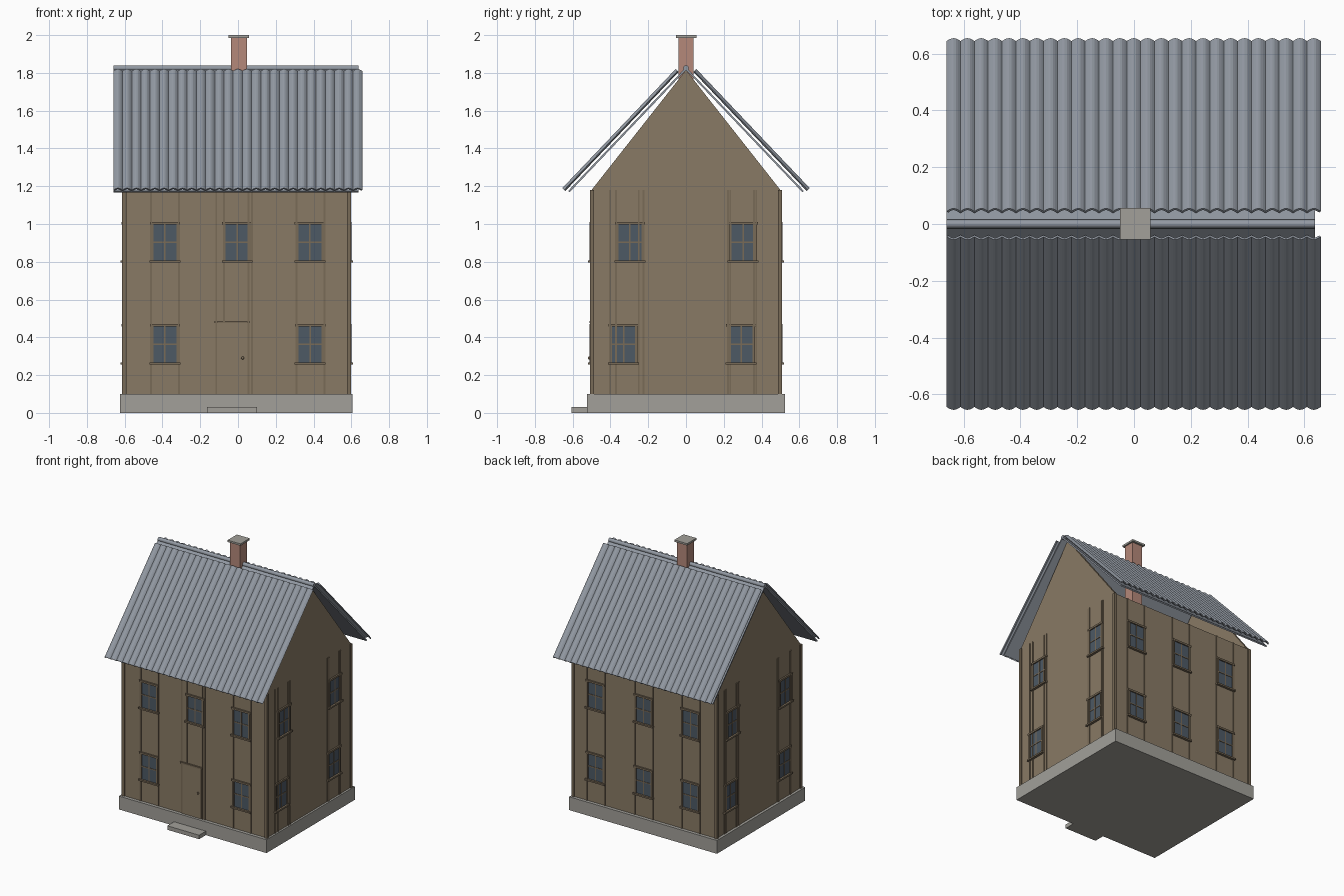
import bpy, bmesh, math
from mathutils import Vector

cube = bpy.data.objects.get("Cube")
if cube:
    bpy.data.objects.remove(cube, do_unlink=True)


def material(name, r, g, b):
    m = bpy.data.materials.new(name)
    m.use_nodes = True
    m.diffuse_color = (r, g, b, 1)
    bsdf = next(n for n in m.node_tree.nodes if n.type == 'BSDF_PRINCIPLED')
    bsdf.inputs["Base Color"].default_value = (r, g, b, 1)
    return m


PLASTER = material("brown plaster", 0.25, 0.195, 0.13)
TIMBER = material("timber brown", 0.19, 0.145, 0.095)
STONE = material("grey stone", 0.36, 0.35, 0.32)
ROOF = material("blue grey roofing", 0.29, 0.32, 0.365)
BRICK = material("red brick", 0.46, 0.25, 0.195)
GLASS = material("dark glass", 0.075, 0.10, 0.13)

LEFT, RIGHT, DEPTH = -0.605, 0.59, 0.5      # wall planes
BASE, EAVE, APEX = 0.10, 1.18, 1.815


def finish(name, bm, mats):
    bmesh.ops.recalc_face_normals(bm, faces=bm.faces)
    mesh = bpy.data.meshes.new(name)
    bm.to_mesh(mesh)
    bm.free()
    for m in mats:
        mesh.materials.append(m)
    obj = bpy.data.objects.new(name, mesh)
    bpy.context.collection.objects.link(obj)
    return obj


def add_box(bm, lo, hi, index=0):
    verts = bmesh.ops.create_cube(bm, size=1)["verts"]
    for v in verts:
        v.co = Vector([a + (c + 0.5) * (b - a) for a, b, c in zip(lo, hi, v.co)])
    for f in {f for v in verts for f in v.link_faces}:
        f.material_index = index


def box(name, lo, hi, mat):
    bm = bmesh.new()
    add_box(bm, lo, hi)
    return finish(name, bm, [mat])


def wall_box(bm, side, u0, u1, z0, z1, d0, d1, index=0):
    """Box on a wall: u runs along the wall, d is the distance out of it."""
    plane, sign, along_x = {"front": (-DEPTH, -1, True), "back": (DEPTH, 1, True),
                            "right": (LEFT, -1, False), "left": (RIGHT, 1, False)}[side]
    a, b = sorted((plane + sign * d0, plane + sign * d1))
    if along_x:
        add_box(bm, (u0, a, z0), (u1, b, z1), index)
    else:
        add_box(bm, (a, u0, z0), (b, u1, z1), index)


def prism(name, outline, x0, x1, mat):
    """Extrude a (y, z) outline along x."""
    bm = bmesh.new()
    face = bm.faces.new([bm.verts.new((x0, y, z)) for y, z in outline])
    new = bmesh.ops.extrude_face_region(bm, geom=[face])["geom"]
    bmesh.ops.translate(bm, vec=(x1 - x0, 0, 0),
                        verts=[g for g in new if isinstance(g, bmesh.types.BMVert)])
    return finish(name, bm, [mat])


# Foundation, door step, walls and thin gable ends
box("foundation", (-0.625, -0.525, 0), (0.605, 0.525, BASE), STONE)
box("door_step", (-0.165, -0.605, 0), (0.10, -0.52, 0.03), STONE)
box("walls", (LEFT, -DEPTH, BASE), (RIGHT, DEPTH, EAVE), PLASTER)
gable = [(-DEPTH, EAVE), (DEPTH, EAVE), (0, APEX)]
prism("gable_right", gable, LEFT, LEFT + 0.02, PLASTER)
prism("gable_left", gable, RIGHT - 0.02, RIGHT, PLASTER)


# Windows: frame, cross bars, lintel, sill and glass
def window(name, side, u, z):
    bm = bmesh.new()
    w, h, t = 0.073, 0.105, 0.012
    wall_box(bm, side, u - w, u + w, z - h, z + h, 0, 0.003, 1)
    for s in (-1, 1):
        e = u + s * (w - t / 2)
        wall_box(bm, side, e - t / 2, e + t / 2, z - h, z + h, 0, 0.01)
    wall_box(bm, side, u - 0.004, u + 0.004, z - h, z + h, 0, 0.006)
    wall_box(bm, side, u - w, u + w, z - 0.004, z + 0.004, 0, 0.006)
    wall_box(bm, side, u - 0.08, u + 0.08, z + h - t, z + h + 0.002, 0, 0.012)
    wall_box(bm, side, u - 0.082, u + 0.082, z - h - 0.004, z - h + 0.008, 0, 0.018)
    finish(name, bm, [TIMBER, GLASS])


LOW, HIGH = 0.364, 0.904
rows = {
    "front": {LOW: (-0.387, 0.382), HIGH: (-0.387, -0.004, 0.38)},
    "back": {LOW: (-0.39, 0.0, 0.40), HIGH: (-0.39, 0.0, 0.40)},
    "left": {LOW: (-0.33, 0.292), HIGH: (-0.297, 0.302)},
    "right": {LOW: (-0.30, 0.34), HIGH: (-0.312, 0.315)},
}
for side, levels in rows.items():
    for z, places in levels.items():
        for i, u in enumerate(places):
            level = "lower" if z == LOW else "upper"
            window(f"{side}_{level}_window_{i + 1}", side, u, z)

# Vertical timber posts, flanking the windows and at the corners
posts = {
    "front": (-0.46, -0.313, -0.115, 0.055, 0.074, 0.31, 0.457),
    "back": (-0.465, -0.315, -0.075, 0.075, 0.325, 0.475),
    "left": (-0.402, -0.37, -0.25, -0.226, 0.222, 0.234, 0.36, 0.372),
    "right": (-0.385, -0.37, -0.235, -0.225, 0.24, 0.265, 0.39, 0.41),
}
for side, places in posts.items():
    bm = bmesh.new()
    for u in places:
        wall_box(bm, side, u - 0.005, u + 0.005, BASE, EAVE, 0, 0.005)
    ends = (LEFT, RIGHT) if side in ("front", "back") else (-DEPTH, DEPTH)
    wall_box(bm, side, ends[0] - 0.008, ends[0] + 0.014, BASE, EAVE, 0, 0.008)
    wall_box(bm, side, ends[1] - 0.014, ends[1] + 0.008, BASE, EAVE, 0, 0.008)
    if side == "front":
        wall_box(bm, side, -0.08, -0.07, 0.485, EAVE, 0, 0.005)
    finish(f"{side}_posts", bm, [TIMBER])

# Door with lintel and knob
bm = bmesh.new()
wall_box(bm, "front", -0.108, 0.048, BASE, 0.475, 0, 0.006)
wall_box(bm, "front", -0.125, 0.06, 0.475, 0.487, 0, 0.012, 1)
finish("door", bm, [PLASTER, TIMBER])
bpy.ops.mesh.primitive_uv_sphere_add(segments=12, ring_count=8, radius=0.008,
                                     location=(0.025, -DEPTH - 0.012, 0.29))
knob = bpy.context.object
knob.name = "door_knob"
knob.data.materials.append(TIMBER)
bpy.ops.object.shade_smooth_by_angle()

# Roof slopes: thin deck with a scalloped sheet above it
X0, X1, WAVES, STEPS = -0.66, 0.658, 27, 6
ANGLE = math.radians(46.4)


def slope_point(s, t, n):
    """t runs down the slope from the ridge, n lifts off the deck."""
    c, k = math.cos(ANGLE), math.sin(ANGLE)
    return (s * (c * t + k * n), 1.83 - k * t + c * n)


for s, side in ((-1, "front"), (1, "back")):
    deck = [slope_point(s, t, n) for t, n in ((0, 0), (0.905, 0), (0.905, -0.01), (0, -0.01))]
    prism(f"{side}_roof_deck", deck, X0, 0.638, ROOF)

    bm = bmesh.new()
    previous = None
    for i in range(WAVES * STEPS + 1):
        x = X0 + (X1 - X0) * i / (WAVES * STEPS)
        n = 0.019 + 0.014 * math.sin(math.pi * (i % STEPS) / STEPS)
        pair = [bm.verts.new((x, *slope_point(s, t, n))) for t in (0.045, 0.915)]
        if previous:
            bm.faces.new((previous[0], pair[0], pair[1], previous[1]))
        previous = pair
    sheet = finish(f"{side}_roof_sheet", bm, [ROOF])
    for f in sheet.data.polygons:
        f.use_smooth = False
    mod = sheet.modifiers.new("thickness", 'SOLIDIFY')
    mod.thickness = 0.008
    mod.offset = -1 if sum(f.normal.z for f in sheet.data.polygons) > 0 else 1

# Ridge cap
bpy.ops.mesh.primitive_cylinder_add(vertices=12, radius=0.015, depth=1.297,
                                    location=(-0.0115, 0, 1.825),
                                    rotation=(0, math.pi / 2, 0))
ridge = bpy.context.object
ridge.name = "ridge_cap"
ridge.data.materials.append(ROOF)
bpy.ops.object.shade_smooth_by_angle()

# Chimney
box("chimney", (-0.038, -0.041, EAVE), (0.047, 0.041, 1.986), BRICK)
box("chimney_cap", (-0.049, -0.054, 1.986), (0.058, 0.056, 2.0), STONE)
